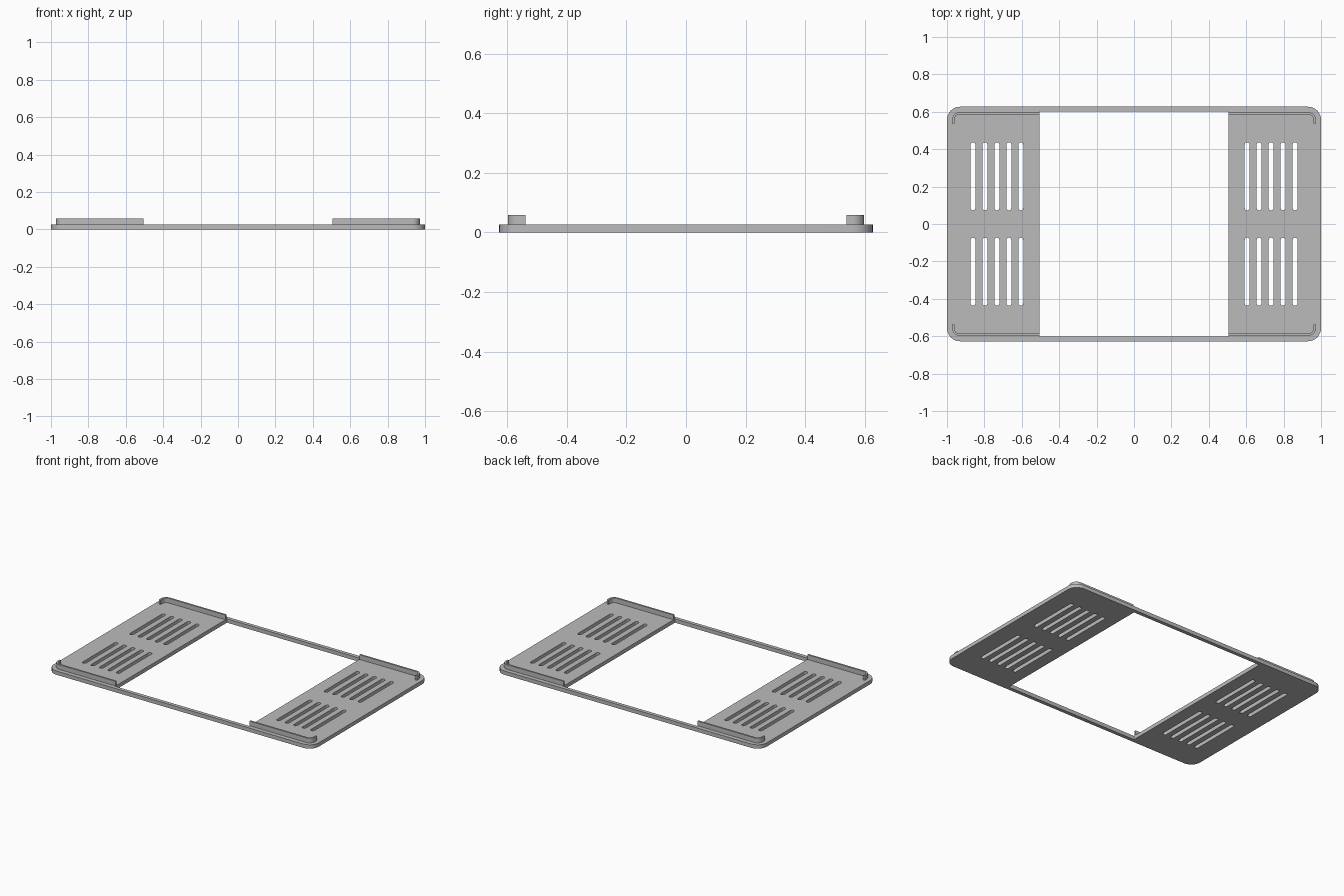
import bpy
import bmesh
from math import pi, cos, sin

cube = bpy.data.objects.get("Cube")
if cube:
    bpy.data.objects.remove(cube, do_unlink=True)

grey = bpy.data.materials.new("mid_grey")
grey.use_nodes = True
colour = (0.5, 0.5, 0.5, 1)
grey.diffuse_color = colour
grey.node_tree.nodes["Principled BSDF"].inputs["Base Color"].default_value = colour

HALF_X, HALF_Y = 1.0, 0.627
THICK, LIP_TOP = 0.026, 0.058
OPEN_X, OPEN_Y = 0.505, 0.602


def arc(cx, cy, r, start, steps=8):
    """Quarter turn, anticlockwise from the start angle."""
    return [(cx + r * cos(start + pi / 2 * i / steps),
             cy + r * sin(start + pi / 2 * i / steps)) for i in range(steps + 1)]


def rounded_rect(cx, cy, hx, hy, r):
    """Closed outline of a rectangle with round corners."""
    pts = []
    for k, (sx, sy) in enumerate([(1, 1), (-1, 1), (-1, -1), (1, -1)]):
        pts += arc(cx + sx * (hx - r), cy + sy * (hy - r), r, k * pi / 2)
    return pts


def rect(hx, hy):
    return [(hx, hy), (-hx, hy), (-hx, -hy), (hx, -hy)]


def slab(name, outlines, z0, z1):
    """Extrude an outline, with any further outlines cut as holes."""
    curve = bpy.data.curves.new(name, "CURVE")
    curve.dimensions = "2D"
    curve.fill_mode = "BOTH"
    curve.extrude = (z1 - z0) / 2
    for outline in outlines:
        spline = curve.splines.new("POLY")
        spline.points.add(len(outline) - 1)
        for point, (x, y) in zip(spline.points, outline):
            point.co = (x, y, 0, 1)
        spline.use_cyclic_u = True
    source = bpy.data.objects.new(name + "_source", curve)
    bpy.context.collection.objects.link(source)
    graph = bpy.context.evaluated_depsgraph_get()
    mesh = bpy.data.meshes.new_from_object(source.evaluated_get(graph))
    bpy.data.objects.remove(source, do_unlink=True)

    bm = bmesh.new()
    bm.from_mesh(mesh)
    bmesh.ops.translate(bm, verts=bm.verts, vec=(0, 0, (z0 + z1) / 2))
    bmesh.ops.remove_doubles(bm, verts=bm.verts, dist=1e-5)
    bmesh.ops.recalc_face_normals(bm, faces=bm.faces)
    bm.to_mesh(mesh)
    bm.free()

    mesh.name = name
    mesh.materials.clear()
    mesh.materials.append(grey)
    obj = bpy.data.objects.new(name, mesh)
    bpy.context.collection.objects.link(obj)
    bpy.ops.object.select_all(action="DESELECT")
    obj.select_set(True)
    bpy.context.view_layer.objects.active = obj
    bpy.ops.object.shade_smooth_by_angle(angle=pi / 6)
    return obj


# Base plate with the central opening and four banks of vent slots
outlines = [rounded_rect(0, 0, HALF_X, HALF_Y, 0.07), rect(OPEN_X, OPEN_Y)]
for sx in (-1, 1):
    for sy in (-1, 1):
        for i in range(5):
            outlines.append(rounded_rect(sx * (0.605 + 0.064 * i), sy * 0.255,
                                         0.013, 0.182, 0.0129))
slab("vented_base_plate", outlines, 0, THICK)

# Thin locating lip that wraps each corner
LIP_X, LIP_Y, LIP_WALL, LIP_R, LIP_END = 0.972, 0.598, 0.012, 0.04, 0.538
cx, cy = LIP_X - LIP_R, LIP_Y - LIP_R
outer = [(LIP_X, LIP_END)] + arc(cx, cy, LIP_R, 0) + [(OPEN_X, LIP_Y)]
inner = ([(LIP_X - LIP_WALL, LIP_END)] + arc(cx, cy, LIP_R - LIP_WALL, 0)
         + [(OPEN_X, LIP_Y - LIP_WALL)])
profile = outer + inner[::-1]
for sx, side in ((-1, "right"), (1, "left")):
    for sy, end in ((-1, "front"), (1, "back")):
        slab(f"{end}_{side}_corner_lip",
             [[(sx * x, sy * y) for x, y in profile]], THICK, LIP_TOP)
